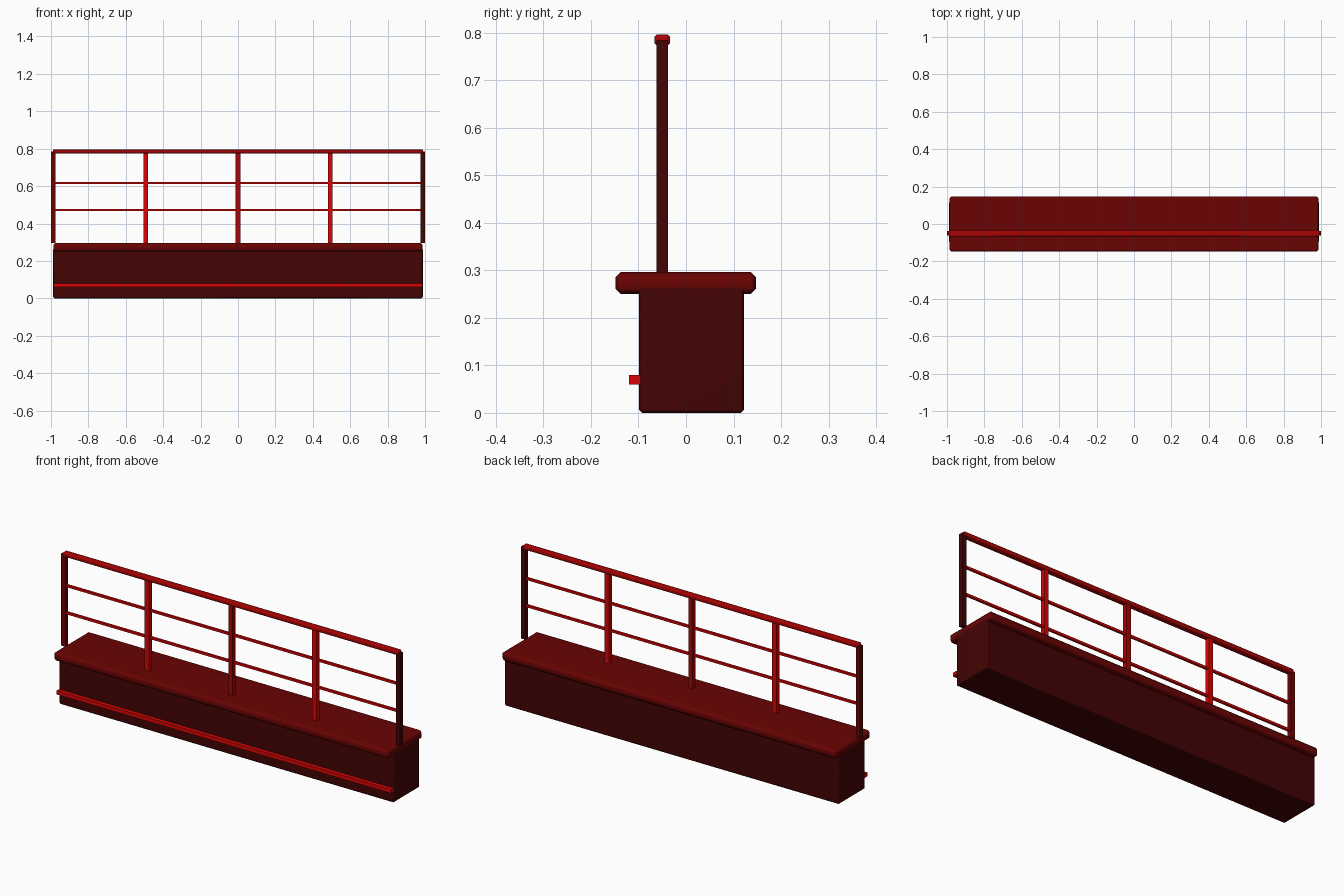
import bpy

cube = bpy.data.objects.get("Cube")
if cube:
    bpy.data.objects.remove(cube, do_unlink=True)


def material(name, red):
    m = bpy.data.materials.new(name)
    m.use_nodes = True
    colour = (red, 0.001, 0.001, 1.0)
    m.diffuse_color = colour
    m.node_tree.nodes["Principled BSDF"].inputs["Base Color"].default_value = colour
    return m


MAROON = material("maroon", 0.057)
DARK = material("dark red", 0.145)
MEDIUM = material("medium red", 0.4)
BRIGHT = material("bright red", 0.7)


def box(name, low, high, mat, bevel=0.0):
    """Box between two corners, with softly shaded chamfers if asked."""
    centre = [(a + b) / 2 for a, b in zip(low, high)]
    size = [b - a for a, b in zip(low, high)]
    bpy.ops.mesh.primitive_cube_add(size=1, location=centre)
    ob = bpy.context.object
    ob.name = name
    ob.scale = size
    bpy.ops.object.transform_apply(location=False, rotation=False, scale=True)
    ob.data.materials.append(mat)
    if bevel:
        mod = ob.modifiers.new("chamfer", "BEVEL")
        mod.width = bevel
        mod.segments = 1
        for face in ob.data.polygons:
            face.use_smooth = True
        ob.modifiers.new("soft_chamfer", "WEIGHTED_NORMAL")


HALF = 0.987        # half length of the wall
RAIL_Y = -0.05      # railing line
SLAB_TOP = 0.297

# Wall, lighter coping slab and bright strip along the front
box("wall", (-HALF - 0.001, -0.099, 0), (HALF + 0.001, 0.122, 0.268), MAROON, 0.007)
box("coping_slab", (-HALF, -0.148, 0.25), (HALF, 0.147, SLAB_TOP), DARK, 0.011)
box("front_strip", (-HALF, -0.12, 0.06), (HALF, -0.096, 0.08), BRIGHT)

# Five evenly spaced posts, the outer ones and the middle one darker
for i, mat in enumerate((DARK, BRIGHT, MEDIUM, BRIGHT, MAROON)):
    x = (i - 2) * 0.494
    box(f"post_{i + 1}", (x - 0.0125, RAIL_Y - 0.0125, SLAB_TOP - 0.002),
        (x + 0.0125, RAIL_Y + 0.0125, 0.785), mat)

# Handrail and two thin rails
box("handrail", (-0.99, RAIL_Y - 0.016, 0.774), (0.99, RAIL_Y + 0.016, 0.796), MEDIUM, 0.004)
for name, z in (("lower_rail", 0.472), ("upper_rail", 0.617)):
    box(name, (-HALF, RAIL_Y - 0.006, z - 0.006), (HALF, RAIL_Y + 0.006, z + 0.006), BRIGHT)
